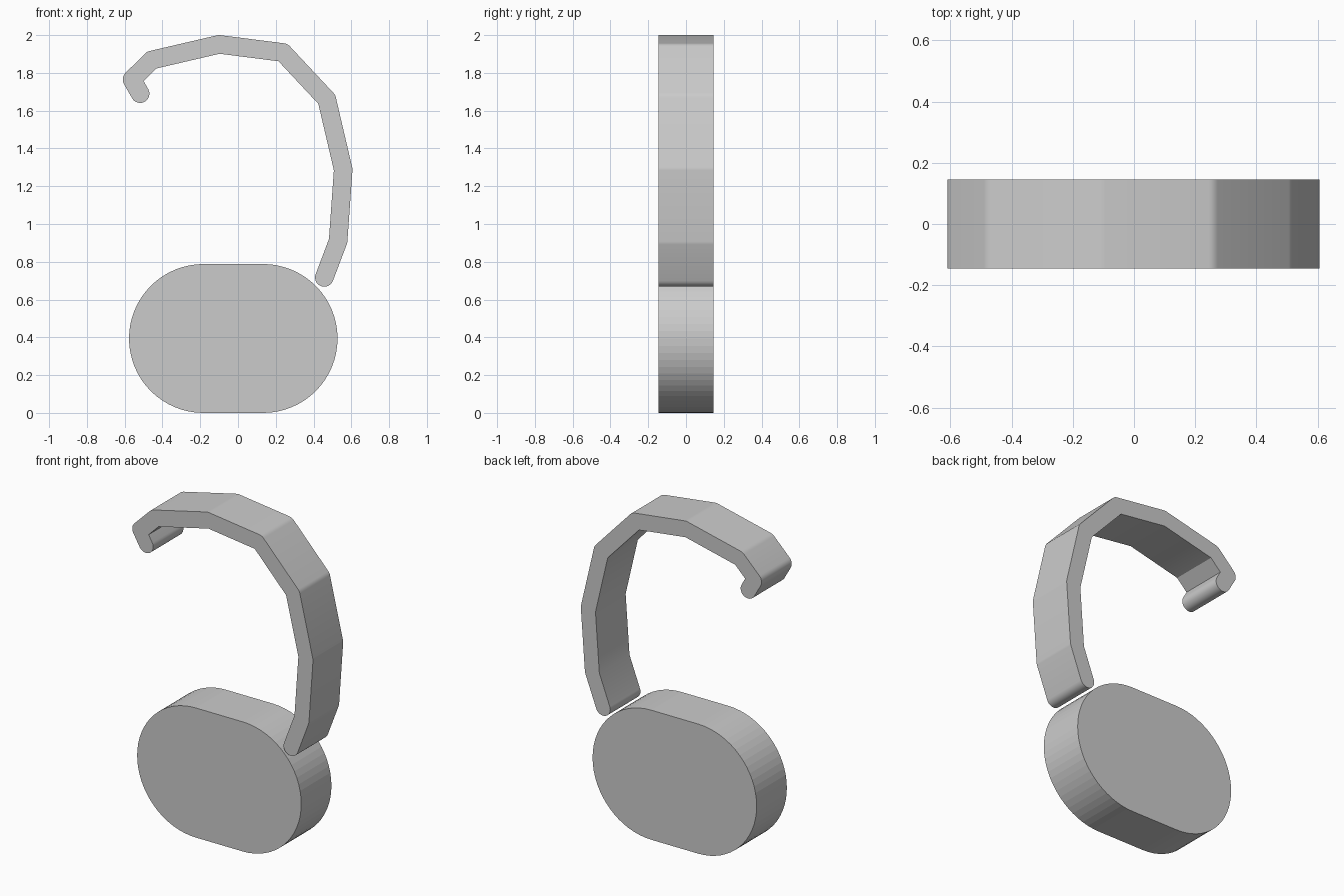
import bpy, bmesh
from math import atan2, cos, sin, pi, ceil

if "Cube" in bpy.data.objects:
    bpy.data.objects.remove(bpy.data.objects["Cube"])

HALF_DEPTH = 0.145


def outline(path, r, step):
    """Constant-width outline around an open path, round caps and outer joins."""
    loop = path + path[-2:0:-1]
    n = len(loop)
    pts = []
    for i, (x, z) in enumerate(loop):
        px, pz = loop[i - 1]
        nx, nz = loop[(i + 1) % n]
        a = atan2(z - pz, x - px)
        b = atan2(nz - z, nx - x)
        turn = (b - a + pi) % (2 * pi) - pi
        if i == 0 or i == len(path) - 1:
            turn = -pi
        if turn < 0:      # outer side: arc
            k = max(1, ceil(-turn / step - 1e-6))
            for j in range(k + 1):
                t = a + pi / 2 + turn * j / k
                pts.append((x + r * cos(t), z + r * sin(t)))
        else:             # inner side: mitre
            t = a + turn / 2 + pi / 2
            m = r / cos(turn / 2)
            pts.append((x + m * cos(t), z + m * sin(t)))
    return pts


def extrude_part(name, pts, smooth_angle=None):
    bm = bmesh.new()
    face = bm.faces.new([bm.verts.new((x, -HALF_DEPTH, z)) for x, z in pts])
    ext = bmesh.ops.extrude_face_region(bm, geom=[face])
    verts = [v for v in ext["geom"] if isinstance(v, bmesh.types.BMVert)]
    bmesh.ops.translate(bm, verts=verts, vec=(0, 2 * HALF_DEPTH, 0))
    bmesh.ops.recalc_face_normals(bm, faces=bm.faces)
    me = bpy.data.meshes.new(name)
    bm.to_mesh(me)
    bm.free()
    ob = bpy.data.objects.new(name, me)
    bpy.context.collection.objects.link(ob)
    if smooth_angle:
        bpy.ops.object.select_all(action='DESELECT')
        ob.select_set(True)
        bpy.context.view_layer.objects.active = ob
        bpy.ops.object.shade_smooth_by_angle(angle=smooth_angle)
    return ob


# Rounded solid body
extrude_part("body", outline([(-0.183, 0.394), (0.133, 0.394)], 0.394, pi / 32))

# Curved hook arm with a curled tip
hook_path = [(0.457, 0.717), (0.53, 0.91), (0.557, 1.288), (0.47, 1.66),
             (0.238, 1.908), (-0.1, 1.951), (-0.457, 1.868),
             (-0.561, 1.765), (-0.518, 1.69)]
extrude_part("hook", outline(hook_path, 0.049, pi / 16), pi / 6)
